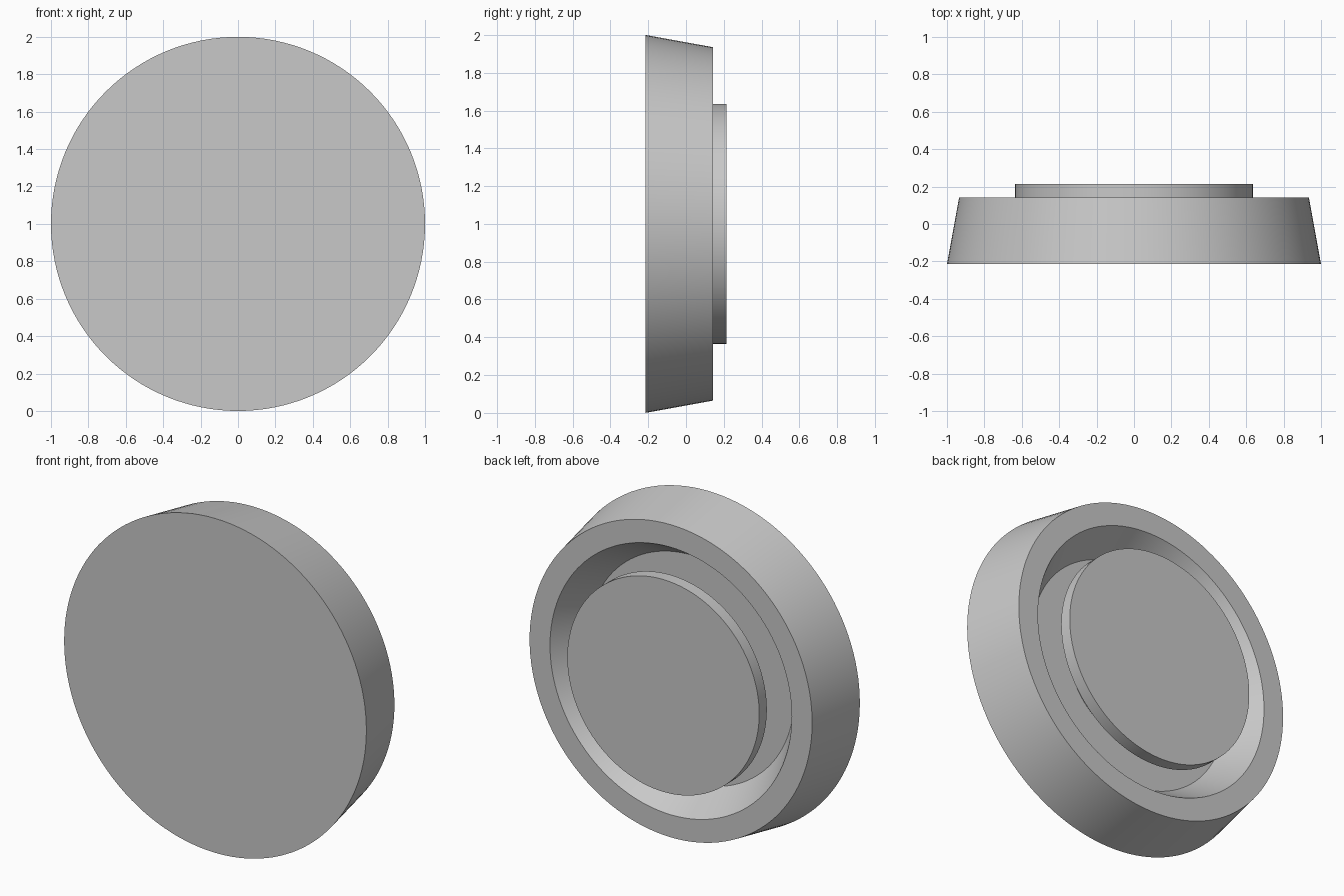
import bpy, bmesh, math
from mathutils import Matrix, Vector

cube = bpy.data.objects.get("Cube")
if cube:
    bpy.data.objects.remove(cube, do_unlink=True)

SEGMENTS = 128

grey = bpy.data.materials.new("plain_grey")
grey.use_nodes = True
grey.diffuse_color = (0.58, 0.58, 0.58, 1)
grey.node_tree.nodes["Principled BSDF"].inputs["Base Color"].default_value = grey.diffuse_color


def lathe(name, profile):
    """Turn (radius, y) points, given from axis to axis, around the y axis."""
    bm = bmesh.new()
    verts = [bm.verts.new((r, y, 0)) for r, y in profile]
    edges = [bm.edges.new(pair) for pair in zip(verts, verts[1:])]
    bmesh.ops.spin(bm, geom=verts + edges, cent=(0, 0, 0), axis=(0, 1, 0),
                   angle=math.tau, steps=SEGMENTS, use_duplicate=False)
    bmesh.ops.remove_doubles(bm, verts=bm.verts, dist=0.0001)
    # Merge each flat cap into a single face
    bmesh.ops.dissolve_verts(bm, verts=[v for v in bm.verts
                                        if math.hypot(v.co.x, v.co.z) < 0.001])
    bmesh.ops.recalc_face_normals(bm, faces=bm.faces)
    bmesh.ops.transform(bm, matrix=Matrix.Translation(Vector((0, 0, 1))), verts=bm.verts)
    mesh = bpy.data.meshes.new(name)
    bm.to_mesh(mesh)
    bm.free()
    mesh.materials.append(grey)
    obj = bpy.data.objects.new(name, mesh)
    bpy.context.collection.objects.link(obj)
    bpy.ops.object.select_all(action="DESELECT")
    obj.select_set(True)
    bpy.context.view_layer.objects.active = obj
    bpy.ops.object.shade_smooth_by_angle(angle=math.radians(30))
    return obj


# Tapered dish: flat front, flat rear rim and a sloping recess
lathe("tapered_body", [(0, -0.215), (1, -0.215), (0.935, 0.143),
                       (0.80, 0.143), (0.68, -0.05), (0, -0.05)])

# Raised round plate in the recess, carried by a hidden stem
lathe("rear_plate", [(0, 0.143), (0.635, 0.143), (0.635, 0.215), (0, 0.215)])
lathe("plate_stem", [(0, -0.06), (0.42, -0.06), (0.42, 0.15), (0, 0.15)])
